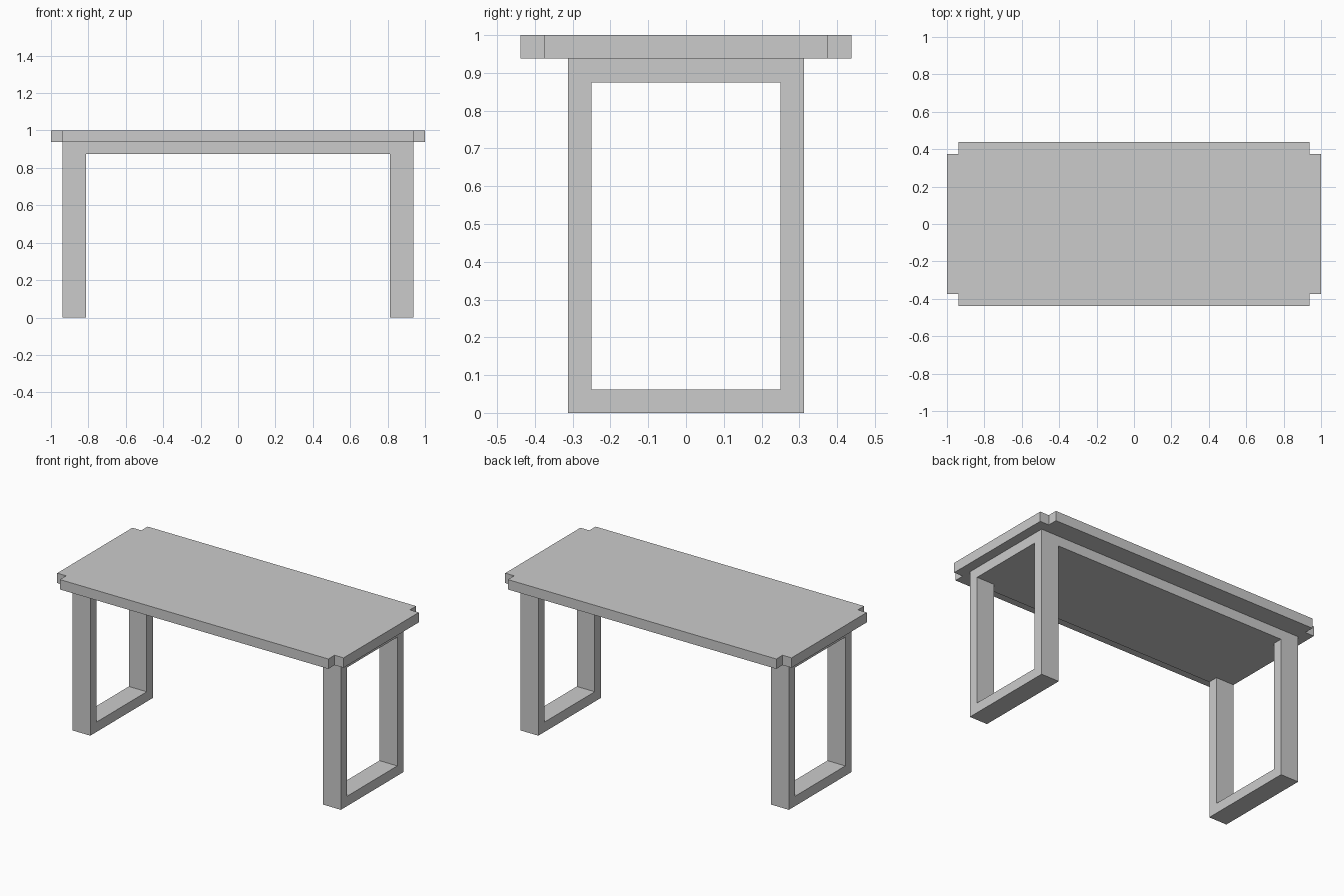
import bpy
import bmesh
from mathutils import Vector

if "Cube" in bpy.data.objects:
    bpy.data.objects.remove(bpy.data.objects["Cube"])

T = 0.0625  # board thickness


def extrude_profile(name, points, direction):
    """Make a flat outline from 3D points and extrude it into a solid."""
    bm = bmesh.new()
    face = bm.faces.new([bm.verts.new(p) for p in points])
    ext = bmesh.ops.extrude_face_region(bm, geom=[face], use_keep_orig=True)
    verts = [v for v in ext["geom"] if isinstance(v, bmesh.types.BMVert)]
    bmesh.ops.translate(bm, verts=verts, vec=Vector(direction))
    bmesh.ops.recalc_face_normals(bm, faces=bm.faces)
    mesh = bpy.data.meshes.new(name)
    bm.to_mesh(mesh)
    bm.free()
    obj = bpy.data.objects.new(name, mesh)
    bpy.context.collection.objects.link(obj)
    return obj


# Tabletop with square notches at the four corners
X, Y = 1.0, 0.4375
quarter = [(X, Y - T), (X - T, Y - T), (X - T, Y)]
outline = (quarter + [(-x, y) for x, y in reversed(quarter)]
           + [(-x, -y) for x, y in quarter]
           + [(x, -y) for x, y in reversed(quarter)])
extrude_profile("tabletop", [(x, y, 1 - T) for x, y in outline], (0, 0, T))

# Solid support slab under the tabletop
LX, LY, LZ = 0.9375, 0.3125, 0.875
slab = [(-LX, -LY), (LX, -LY), (LX, LY), (-LX, LY)]
extrude_profile("support_slab", [(x, y, LZ) for x, y in slab], (0, 0, T))

# U-shaped leg frames: two posts joined by a foot bar
u_shape = [(-LY, LZ), (-LY, 0), (LY, 0), (LY, LZ),
           (LY - T, LZ), (LY - T, T), (T - LY, T), (T - LY, LZ)]
for side, sign in (("left", -1), ("right", 1)):
    extrude_profile(f"{side}_leg_frame",
                    [(sign * LX, y, z) for y, z in u_shape],
                    (-sign * 2 * T, 0, 0))
